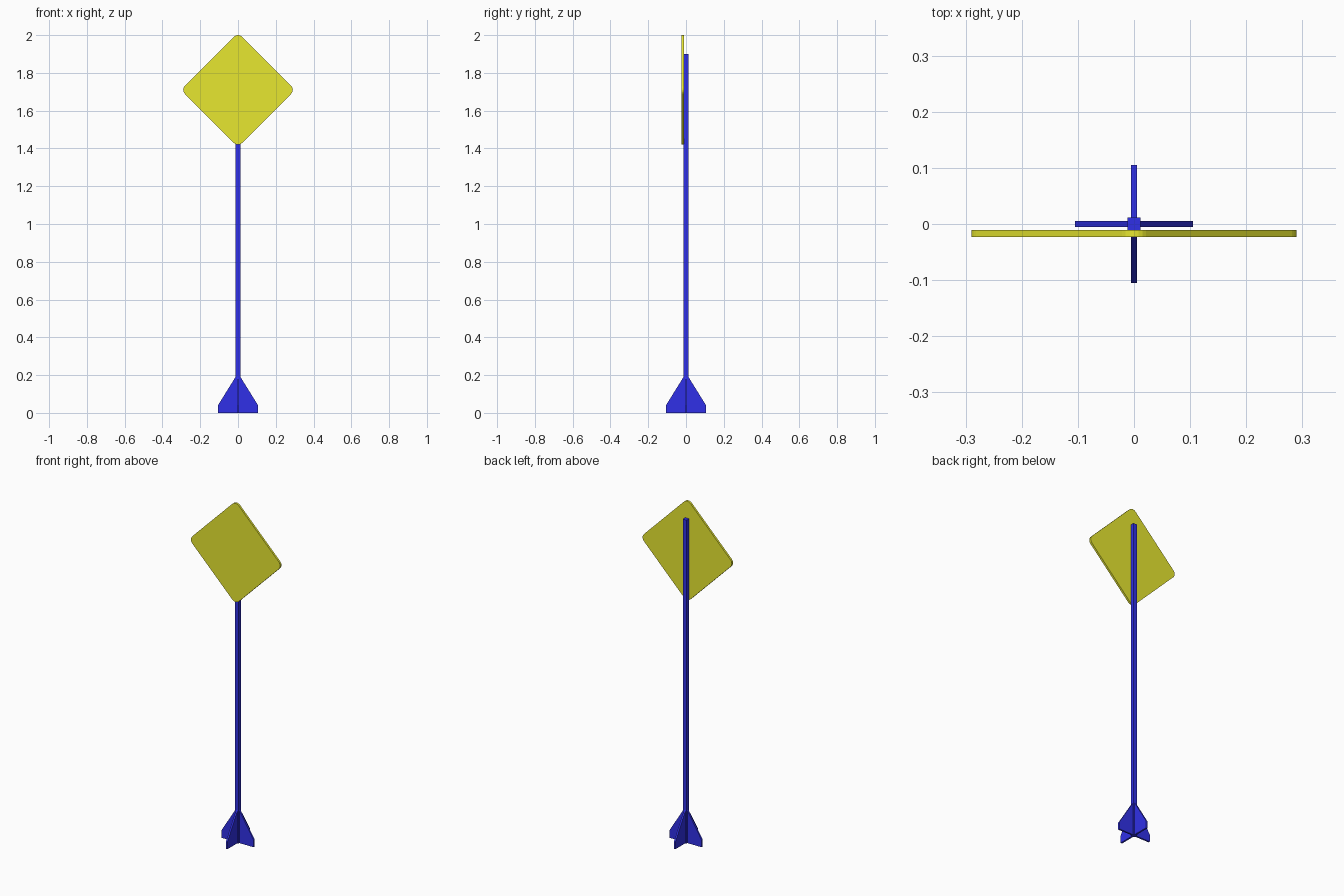
import bpy
import math

if "Cube" in bpy.data.objects:
    bpy.data.objects.remove(bpy.data.objects["Cube"])


def material(name, color):
    m = bpy.data.materials.new(name)
    m.diffuse_color = color
    m.use_nodes = True
    m.node_tree.nodes["Principled BSDF"].inputs["Base Color"].default_value = m.diffuse_color
    return m


yellow = material("yellow_paint", (0.8, 0.8, 0.03, 1))
blue = material("blue_paint", (0.03, 0.03, 0.8, 1))


def prism(name, profile, y0, y1, mat, turn=0.0):
    """Extrude an (x, z) profile from y0 to y1, turned about z."""
    n = len(profile)
    verts = [(x, y, z) for y in (y0, y1) for x, z in profile]
    faces = [tuple(range(n)), tuple(range(2 * n - 1, n - 1, -1))]
    faces += [(i, i + n, (i + 1) % n + n, (i + 1) % n) for i in range(n)]
    mesh = bpy.data.meshes.new(name)
    mesh.from_pydata(verts, [], faces)
    mesh.materials.append(mat)
    obj = bpy.data.objects.new(name, mesh)
    obj.rotation_euler.z = turn
    bpy.context.collection.objects.link(obj)
    return obj


# Square post
P = 0.012
prism("post", [(-P, 0), (P, 0), (P, 1.9), (-P, 1.9)], -P, P, blue)

# Four ground fins around the foot of the post
fin = [(0.008, 0), (0.105, 0), (0.105, 0.042), (0.01, 0.195), (0.008, 0.195)]
for k in range(4):
    prism(f"foot_fin_{k + 1}", fin, -0.005, 0.005, blue, k * math.pi / 2)

# Diamond sign plate with rounded corners
radius, half_diag, centre_z = 0.03, 0.29, 1.71
segments = 6
plate = []
for corner in range(4):
    a = corner * math.pi / 2
    cx = math.cos(a) * (half_diag - radius)
    cz = math.sin(a) * (half_diag - radius) + centre_z
    for s in range(segments + 1):
        t = a - math.pi / 4 + math.pi / 2 * s / segments
        plate.append((cx + radius * math.cos(t), cz + radius * math.sin(t)))
prism("sign_plate", plate, -0.023, -0.011, yellow)
